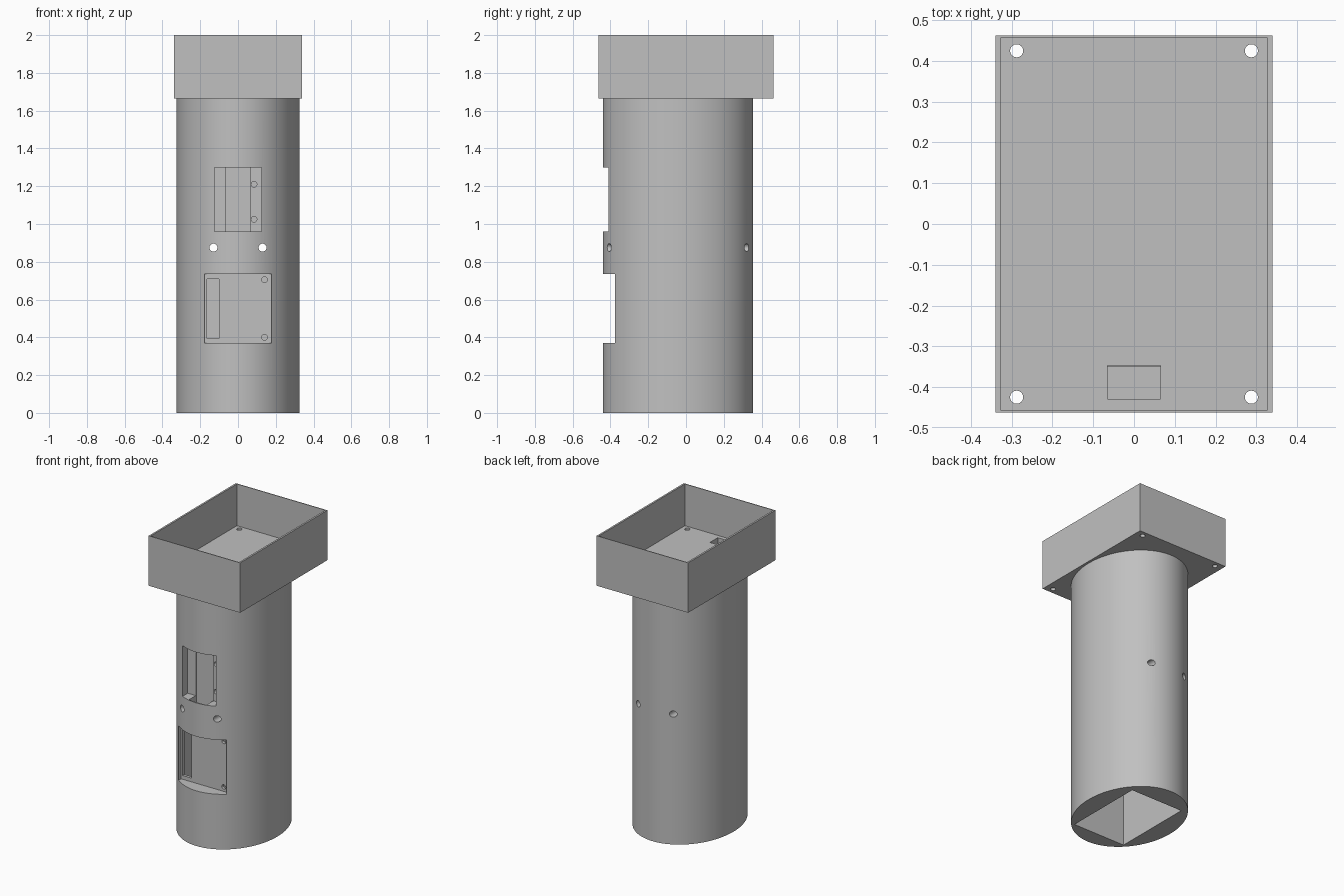
import bpy
import math

if "Cube" in bpy.data.objects:
    bpy.data.objects.remove(bpy.data.objects["Cube"], do_unlink=True)

grey = bpy.data.materials.new("plain grey")
grey.use_nodes = True
colour = (0.53, 0.53, 0.53, 1)
grey.diffuse_color = colour
grey.node_tree.nodes["Principled BSDF"].inputs["Base Color"].default_value = colour


def finish(name):
    ob = bpy.context.object
    ob.name = name
    bpy.ops.object.transform_apply(location=True, rotation=True, scale=True)
    ob.data.materials.append(grey)
    return ob


def block(name, x, y, z):
    """Box between (low, high) limits on each axis."""
    limits = (x, y, z)
    bpy.ops.mesh.primitive_cube_add(size=1, location=[(a + b) / 2 for a, b in limits])
    bpy.context.object.scale = [b - a for a, b in limits]
    return finish(name)


def rod(name, radius, centre, length, along_y=False, sides=32):
    bpy.ops.mesh.primitive_cylinder_add(
        vertices=sides, radius=radius, depth=length, location=centre,
        rotation=(math.pi / 2 if along_y else 0, 0, 0))
    return finish(name)


def cut(target, cutters):
    for cutter in cutters:
        cutter.hide_render = True
        mod = target.modifiers.new("cut", "BOOLEAN")
        mod.operation = "DIFFERENCE"
        mod.solver = "EXACT"
        mod.object = cutter
        bpy.context.view_layer.objects.active = target
        bpy.ops.object.modifier_apply(modifier=mod.name)
        bpy.data.objects.remove(cutter, do_unlink=True)


def smooth(ob):
    bpy.ops.object.select_all(action="DESELECT")
    ob.select_set(True)
    bpy.context.view_layer.objects.active = ob
    bpy.ops.object.shade_smooth_by_angle(angle=math.radians(30))


def cable_channel():
    return block("channel_cutter", (-0.065, 0.065), (-0.43, -0.347), (0.725, 1.8))


# Elliptical column, slightly embedded in the tray floor
bpy.ops.mesh.primitive_cylinder_add(vertices=128, radius=1, depth=1.69,
                                    location=(0, -0.0425, 0.845))
bpy.context.object.scale = (0.325, 0.3975, 1)
column = finish("column")

# Inner cavity open at the bottom, front pockets, and cable channel
cutters = [
    block("cavity_cutter", (-0.195, 0.195), (-0.332, 0.215), (-0.1, 1.6)),
    block("upper_pocket_cutter", (-0.125, 0.125), (-0.6, -0.355), (0.96, 1.30)),
    block("lower_pocket_cutter", (-0.177, 0.177), (-0.6, -0.351), (0.37, 0.735)),
    block("slot_cutter", (-0.165, -0.1), (-0.4, -0.3), (0.395, 0.71)),
    cable_channel(),
]

# Bolt holes through the column
for side in (-1, 1):
    cutters.append(rod("bolt_cutter", 0.021, (side * 0.13, 0, 0.875), 1.2, True))

# Screw holes in the pocket backs
for x, z in ((0.085, 1.21), (0.085, 1.025), (0.14, 0.705), (0.14, 0.40)):
    cutters.append(rod("screw_cutter", 0.015, (x, -0.35, z), 0.06, True))
cut(column, cutters)
smooth(column)

# Open tray on top with corner holes
tray = block("tray", (-0.34, 0.34), (-0.4625, 0.4625), (1.665, 2))
cutters = [
    block("tray_inside_cutter", (-0.328, 0.328), (-0.457, 0.457), (1.72, 2.1)),
    cable_channel(),
]
for sx in (-1, 1):
    for sy in (-1, 1):
        cutters.append(rod("corner_cutter", 0.016, (sx * 0.288, sy * 0.425, 1.7), 0.2))
cut(tray, cutters)
smooth(tray)
